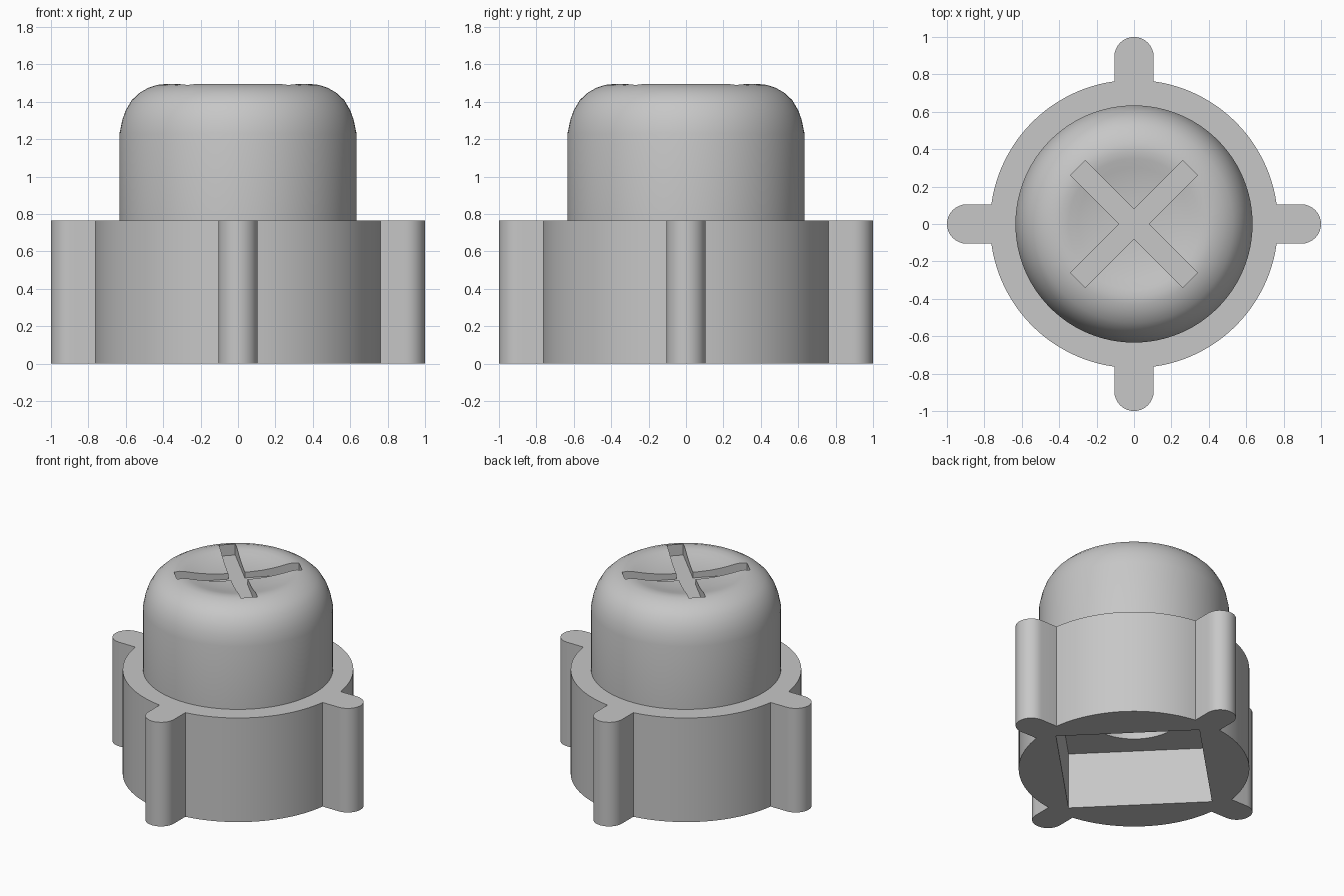
import bpy, bmesh
from math import pi, sin, cos, asin, sqrt, radians
from mathutils import Matrix

cube = bpy.data.objects.get("Cube")
if cube:
    bpy.data.objects.remove(cube, do_unlink=True)

GREY = (0.57, 0.57, 0.57, 1)
grey = bpy.data.materials.new("plain grey")
grey.use_nodes = True
grey.diffuse_color = GREY
grey.node_tree.nodes["Principled BSDF"].inputs["Base Color"].default_value = GREY

BASE_TOP, BASE_R = 0.767, 0.77
TAB_R, TAB_C = 0.105, 0.895
SLOT_W, SLOT_END = 0.056, 0.424


def finish(name, bm):
    bmesh.ops.recalc_face_normals(bm, faces=bm.faces)
    mesh = bpy.data.meshes.new(name)
    bm.to_mesh(mesh)
    bm.free()
    mesh.materials.append(grey)
    obj = bpy.data.objects.new(name, mesh)
    bpy.context.collection.objects.link(obj)
    return obj


def prism(name, outline, z0, z1):
    bm = bmesh.new()
    face = bm.faces.new([bm.verts.new((x, y, z0)) for x, y in outline])
    top = bmesh.ops.extrude_face_region(bm, geom=[face])["geom"]
    moved = [v for v in top if isinstance(v, bmesh.types.BMVert)]
    bmesh.ops.translate(bm, verts=moved, vec=(0, 0, z1 - z0))
    return finish(name, bm)


def lathe(name, profile, steps):
    bm = bmesh.new()
    verts = [bm.verts.new((r, 0, z)) for r, z in profile]
    edges = [bm.edges.new(pair) for pair in zip(verts, verts[1:])]
    bmesh.ops.spin(bm, geom=verts + edges, cent=(0, 0, 0), axis=(0, 0, 1),
                   angle=2 * pi, steps=steps)
    bmesh.ops.remove_doubles(bm, verts=bm.verts, dist=0.0005)
    return finish(name, bm)


def arc(cx, r, a0, a1, n):
    return [(cx + r * cos(a0 + (a1 - a0) * i / n), r * sin(a0 + (a1 - a0) * i / n))
            for i in range(n + 1)]


def four_way(points, start=0.0):
    # repeat a piece of outline at each quarter turn
    result = []
    for k in range(4):
        a = start + k * pi / 2
        result += [(x * cos(a) - y * sin(a), x * sin(a) + y * cos(a)) for x, y in points]
    return result


def cut(obj, cutter):
    mod = obj.modifiers.new("cut", 'BOOLEAN')
    mod.operation, mod.solver, mod.object = 'DIFFERENCE', 'EXACT', cutter
    cutter.hide_render = True
    bpy.context.view_layer.objects.active = obj
    bpy.ops.object.modifier_apply(modifier=mod.name)
    bpy.data.objects.remove(cutter, do_unlink=True)


def smooth(obj, degrees):
    bpy.ops.object.select_all(action='DESELECT')
    obj.select_set(True)
    bpy.context.view_layer.objects.active = obj
    bpy.ops.object.shade_smooth_by_angle(angle=radians(degrees))


# Collar with four rounded tabs
join = asin(TAB_R / BASE_R)
quarter = arc(TAB_C, TAB_R, -pi / 2, pi / 2, 16) + arc(0, BASE_R, join, pi / 2 - join, 24)
collar = prism("collar", four_way(quarter), 0, BASE_TOP)

# Square socket underneath with its corners toward the tabs, and a round bore above it
cut(collar, prism("socket_cutter", four_way([(0.68, 0)]), -0.1, 0.415))
cut(collar, prism("bore_cutter", arc(0, 0.32, 0, 2 * pi * 47 / 48, 47), 0.3, 0.74))
smooth(collar, 30)

# Domed cap with a shallow dish on top
shoulder = [(0.634, 1.23), (0.618, 1.305), (0.6, 1.355), (0.569, 1.408), (0.53, 1.446),
            (0.48, 1.475), (0.43, 1.491), (0.39, 1.495)]
dish = [(0.35, 1.489), (0.3, 1.477), (0.25, 1.467), (0.18, 1.457), (0.1, 1.452), (0, 1.45)]
cap = lathe("domed_cap", [(0, BASE_TOP), (0.634, BASE_TOP)] + shoulder + dish, 96)

# Diagonal cross slot
arm = [(SLOT_W, -SLOT_W), (SLOT_END, -SLOT_W), (SLOT_END, SLOT_W)]
cut(cap, prism("slot_cutter", four_way(arm, pi / 4), 1.41, 1.6))
smooth(cap, 30)
